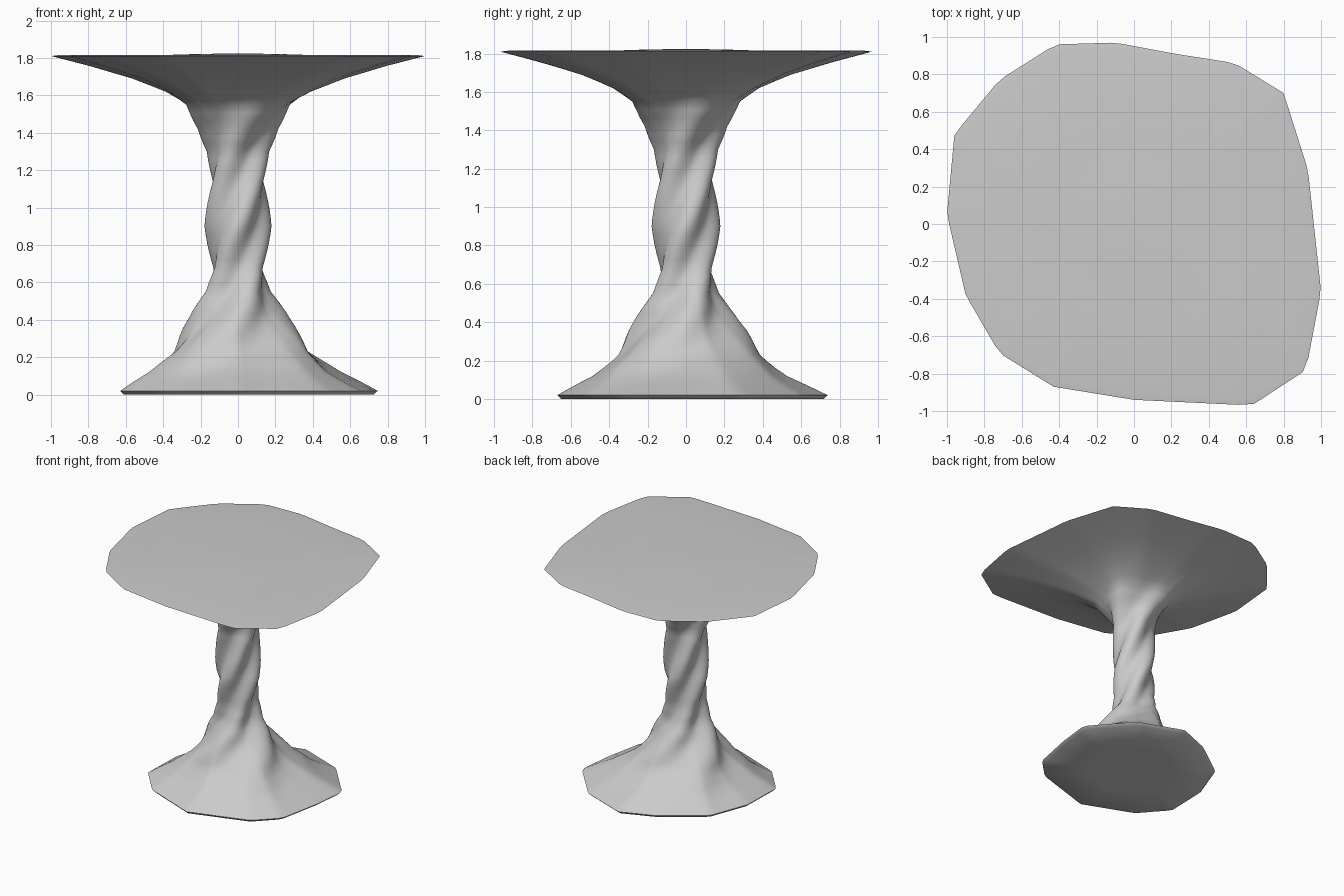
import bpy, bmesh, math

if "Cube" in bpy.data.objects:
    bpy.data.objects.remove(bpy.data.objects["Cube"])

N = 96
TOP = [(1.0, -.36), (.93, .29), (.80, .70), (.54, .86), (.22, .91), (-.10, .97), (-.42, .96),
       (-.72, .77), (-.96, .48), (-1.0, .05), (-.90, -.38), (-.72, -.69), (-.43, -.87),
       (0, -.94), (.63, -.97), (.92, -.78)]
BASE = [(.75, .28), (.47, .60), (.10, .74), (-.18, .63), (-.50, .40), (-.62, .08),
        (-.63, -.27), (-.43, -.50), (0, -.67), (.48, -.52), (.65, -.35), (.72, 0)]


def ray_radius(poly, a):
    """Distance from the centre to the outline in direction a."""
    dx, dy = math.cos(a), math.sin(a)
    for (x1, y1), (x2, y2) in zip(poly, poly[1:] + poly[:1]):
        ex, ey = x2 - x1, y2 - y1
        den = dx * ey - dy * ex
        if abs(den) < 1e-9:
            continue
        t = (x1 * ey - y1 * ex) / den
        u = (x1 * dy - y1 * dx) / den
        if t > 0 and -1e-6 <= u <= 1 + 1e-6:
            return t
    return 1.0


angles = [2 * math.pi * i / N for i in range(N)]
top_r = [ray_radius(TOP, a) for a in angles]
base_r = [ray_radius(BASE, a) for a in angles]

# Profile: height, mean radius, outline blend, flute depth
KEYS = [(.02, .66, 1, 0), (.12, .49, .9, .03), (.23, .365, .7, .06), (.40, .245, .35, .12),
        (.55, .16, .1, .15), (.68, .138, 0, .14), (.90, .157, 0, .14), (1.14, .145, 0, .14),
        (1.30, .15, 0, .14), (1.42, .195, .1, .11), (1.55, .28, .4, .06),
        (1.62, .39, .7, .03), (1.69, .55, .95, .01), (1.755, .76, 1, 0), (1.81, .965, 1, 0)]


def section(z, radius, blend, flute):
    """Twisted four-lobed section blended into the end outline."""
    outline, mean = (base_r, .66) if z < .9 else (top_r, .965)
    twist = (z - .9) / .48 * math.pi / 2
    pts = []
    for a, o in zip(angles, outline):
        lobe = 1 + flute * math.cos(4 * (a - twist))
        r = radius * lobe * (1 - blend + blend * o / mean)
        pts.append((r * math.cos(a), r * math.sin(a), z))
    return pts


def flat_ring(outline, s, z):
    return [(s * o * math.cos(a), s * o * math.sin(a), z) for a, o in zip(angles, outline)]


# Stack the sections from the foot to the tabletop
rings = [flat_ring(base_r, .5, 0), flat_ring(base_r, .97, 0)]
for k0, k1 in zip(KEYS, KEYS[1:]):
    steps = max(1, round((k1[0] - k0[0]) / .04))
    for i in range(steps):
        t = i / steps
        rings.append(section(*[p + (q - p) * t for p, q in zip(k0, k1)]))
rings.append(section(*KEYS[-1]))
rings += [flat_ring(top_r, .96, 1.815), flat_ring(top_r, .5, 1.812), flat_ring(top_r, .25, 1.82)]

bm = bmesh.new()
loops = [[bm.verts.new(p) for p in ring] for ring in rings]
for lo, hi in zip(loops, loops[1:]):
    for i in range(N):
        j = (i + 1) % N
        bm.faces.new((lo[i], lo[j], hi[j], hi[i]))
bottom = bm.verts.new((0, 0, 0))
crown = bm.verts.new((0, 0, 1.825))
for i in range(N):
    j = (i + 1) % N
    bm.faces.new((bottom, loops[0][j], loops[0][i]))
    bm.faces.new((crown, loops[-1][i], loops[-1][j]))
bmesh.ops.recalc_face_normals(bm, faces=bm.faces)

mesh = bpy.data.meshes.new("twisted_pedestal_table")
bm.to_mesh(mesh)
bm.free()
table = bpy.data.objects.new("twisted_pedestal_table", mesh)
bpy.context.collection.objects.link(table)
bpy.context.view_layer.objects.active = table
table.select_set(True)
bpy.ops.object.shade_smooth_by_angle(angle=math.radians(50))
